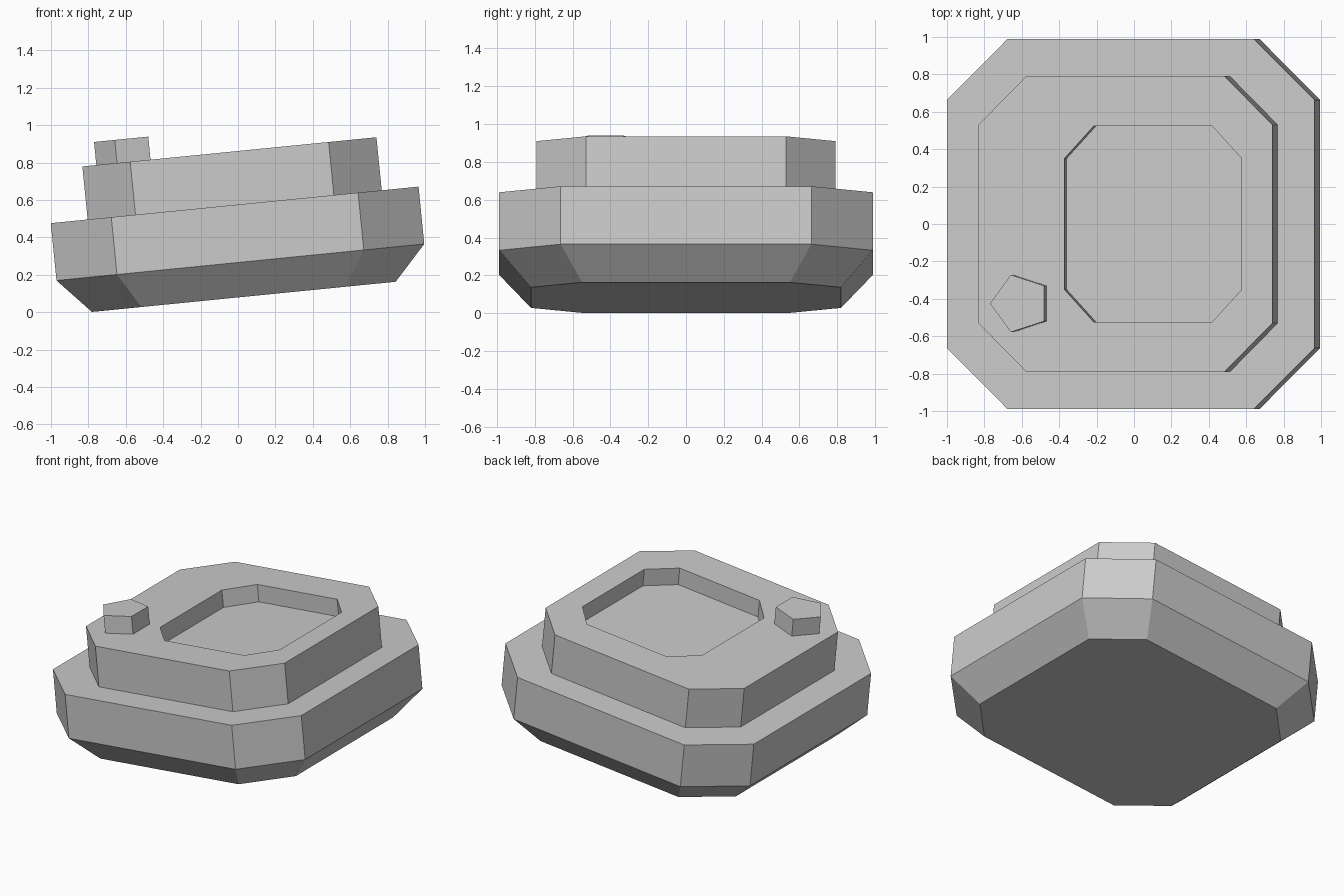
import bpy, bmesh
from math import cos, sin, tau, asin
from mathutils import Matrix

cube = bpy.data.objects.get("Cube")
if cube:
    bpy.data.objects.remove(cube, do_unlink=True)

grey = bpy.data.materials.new("plain grey")
colour = (0.6, 0.6, 0.6, 1)
grey.diffuse_color = colour
grey.use_nodes = True
grey.node_tree.nodes["Principled BSDF"].inputs["Base Color"].default_value = colour

# The whole model leans upward toward +x
LEAN = Matrix.Translation((0.031, 0, 0.082)) @ Matrix.Rotation(-asin(0.0988), 4, 'Y')


def octagon(hx, hy, fx, fy, z, cx=0):
    """Rectangle of half size hx, hy with corners cut back to fx, fy."""
    quarter = [(hx, fy), (fx, hy)]
    pts = quarter + [(-x, y) for x, y in reversed(quarter)]
    pts += [(-x, -y) for x, y in pts]
    return [(x + cx, y, z) for x, y in pts]


def pentagon(r, cx, cy, z):
    return [(cx - r * cos(i * tau / 5), cy - r * sin(i * tau / 5), z) for i in range(5)]


def loft(name, rings):
    """Join rings in order and cap both ends."""
    bm = bmesh.new()
    rows = [[bm.verts.new(p) for p in ring] for ring in rings]
    n = len(rows[0])
    for a, b in zip(rows, rows[1:]):
        for i in range(n):
            j = (i + 1) % n
            bm.faces.new((a[i], a[j], b[j], b[i]))
    bm.faces.new(rows[0][::-1])
    bm.faces.new(rows[-1])
    bmesh.ops.recalc_face_normals(bm, faces=bm.faces)
    mesh = bpy.data.meshes.new(name)
    bm.to_mesh(mesh)
    bm.free()
    mesh.materials.append(grey)
    obj = bpy.data.objects.new(name, mesh)
    obj.matrix_world = LEAN
    bpy.context.collection.objects.link(obj)
    return obj


BODY_TOP, TIER_TOP = 0.494, 0.779

# Wide lower body with a tapered underside
loft("lower_body", [
    octagon(0.816, 0.82, 0.55, 0.55, 0),
    octagon(0.988, 0.988, 0.663, 0.663, 0.186),
    octagon(0.988, 0.988, 0.663, 0.663, BODY_TOP),
])

# Upper tier with a sunken tray in its top
loft("upper_tier", [
    octagon(0.79, 0.79, 0.533, 0.53, BODY_TOP - 0.02),
    octagon(0.79, 0.79, 0.533, 0.53, TIER_TOP),
    octagon(0.476, 0.525, 0.317, 0.35, TIER_TOP, 0.148),
    octagon(0.476, 0.525, 0.317, 0.35, TIER_TOP - 0.122, 0.148),
])

# Five-sided knob on the front right corner
loft("knob", [
    pentagon(0.161, -0.554, -0.425, TIER_TOP - 0.02),
    pentagon(0.161, -0.554, -0.425, TIER_TOP + 0.124),
])
